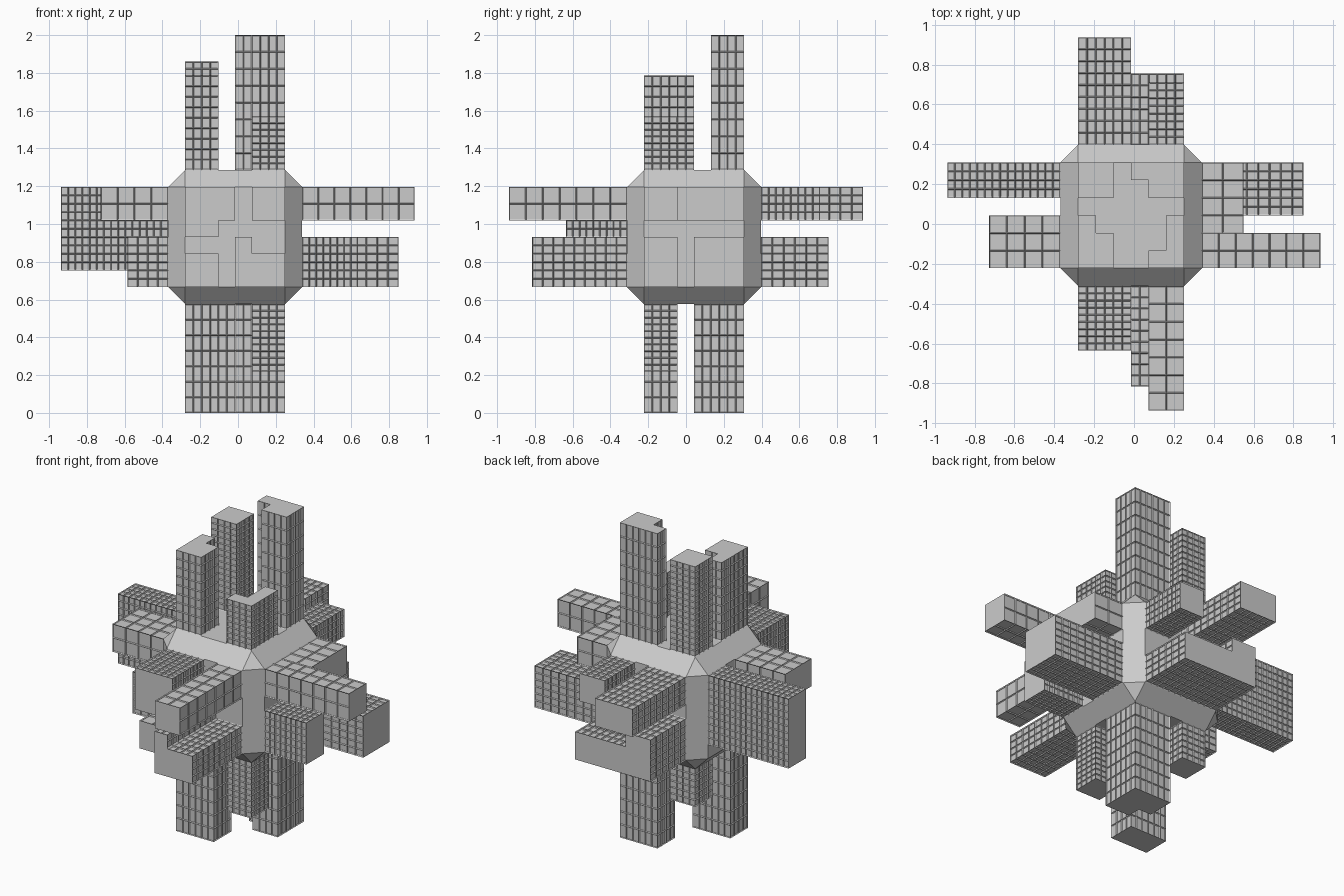
import bpy, bmesh
from mathutils import Vector
from itertools import product

if "Cube" in bpy.data.objects:
    bpy.data.objects.remove(bpy.data.objects["Cube"])

C = Vector((-0.015, 0.043, 0.931))   # core centre
H, R = 0.265, 0.355                  # half size of flat face, half size of core
N = 6                                # each core face is an N x N cell grid
U = 2 * H / N


def finish(bm, name):
    me = bpy.data.meshes.new(name)
    bm.to_mesh(me)
    bm.free()
    ob = bpy.data.objects.new(name, me)
    bpy.context.collection.objects.link(ob)


# Chamfered cube core
bm = bmesh.new()
for axis in range(3):
    for s in product((-1, 1), repeat=3):
        bm.verts.new(C + Vector([s[i] * (R if i == axis else H) for i in range(3)]))
bmesh.ops.convex_hull(bm, input=bm.verts)
bmesh.ops.dissolve_limit(bm, angle_limit=0.01, verts=bm.verts, edges=bm.edges)
finish(bm, "core")

# Window styles: columns per cell, row height
BIG, TALL, MID, SMALL = (1, U), (2, U), (2, U * 0.65), (2, U * 0.42)


def tower_cells(high_a, high_b, w, h, cut_w, cut_h):
    """Rectangle in a corner of the face, notched at its inner corner
    (a negative cut width moves the notch to the outer side)."""
    cells = set()
    for a, b in product(range(w), range(h)):
        in_a = a >= w - cut_w if cut_w >= 0 else a < -cut_w
        if not (in_a and b >= h - cut_h):
            cells.add((N - 1 - a if high_a else a, N - 1 - b if high_b else b))
    return cells


def tower(name, axis, sign, end, cells, style):
    """Extrude cells outward to coordinate `end`, with recessed windows on the sides."""
    n, pitch = style
    ia, ib = [i for i in range(3) if i != axis]
    start = C[axis] + sign * R
    rows = max(1, round(abs(end - start) / pitch))
    bm = bmesh.new()

    def quad(pts):
        vs = []
        for a, b, t in pts:
            p = [0, 0, 0]
            p[ia] = C[ia] - H + a * U
            p[ib] = C[ib] - H + b * U
            p[axis] = start + (end - start) * t
            vs.append(bm.verts.new(p))
        return bm.faces.new(vs)

    walls = []
    for a, b in cells:
        # end caps, split to match the wall grid
        for t, i, j in product((0, 1), range(n), range(n)):
            x, y, d = a + i / n, b + j / n, 1 / n
            quad([(x, y, t), (x + d, y, t), (x + d, y + d, t), (x, y + d, t)])
        # window walls on every open side
        for along, side in product((0, 1), (0, 1)):
            step = 2 * side - 1
            near = (a, b + step) if along == 0 else (a + step, b)
            if near in cells:
                continue
            for i, r in product(range(n), range(rows)):
                ends = [(a + f, b + side) if along == 0 else (a + side, b + f)
                        for f in (i / n, (i + 1) / n)]
                lo, hi = r / rows, (r + 1) / rows
                walls.append(quad([(*ends[0], lo), (*ends[1], lo),
                                   (*ends[1], hi), (*ends[0], hi)]))
    bmesh.ops.remove_doubles(bm, verts=bm.verts, dist=1e-5)
    bmesh.ops.recalc_face_normals(bm, faces=bm.faces)
    bmesh.ops.inset_individual(bm, faces=walls, thickness=0.0055, depth=-0.006)
    finish(bm, name)


def face(name, axis, sign, **corners):
    """Towers of one core face; keys are corners as low/high along its two axes."""
    for key, (w, h, end, style, *cut) in corners.items():
        pa, pb = key.split("_")
        cells = tower_cells(pa == "high", pb == "high", w, h, *(cut or (0, 0)))
        tower(f"{name}_tower_{key}", axis, sign, end, cells, style)


# Each corner: width, height in cells, end coordinate, windows, optional notch
face("top", 2, 1,
     low_high=(2, 2, 1.86, SMALL),
     high_high=(3, 2, 2.0, TALL, 1, 1),
     low_low=(2, 3, 1.785, MID, 1, 1),
     high_low=(2, 3, 1.57, SMALL, 1, 2))
face("under", 2, -1,
     low_high=(2, 2, 0.335, SMALL),
     high_high=(3, 3, 0, TALL, 1, 1),
     low_low=(3, 2, 0, TALL),
     high_low=(2, 2, 0.22, SMALL))
face("front", 1, -1,
     low_high=(3, 3, -0.635, SMALL, 1, 1),
     high_high=(2, 2, -0.937, BIG),
     low_low=(2, 2, -0.59, BIG),
     high_low=(3, 3, -0.815, MID, -2, 1))
face("back", 1, 1,
     low_high=(3, 2, 0.937, MID),
     high_high=(2, 2, 0.71, SMALL),
     low_low=(6, 3, 0.755, MID, 4, 1))
face("right", 0, 1,
     low_high=(2, 2, 0.935, BIG),
     high_high=(4, 2, 0.55, BIG),
     low_low=(2, 3, 0.635, SMALL),
     high_low=(3, 3, 0.85, MID))
face("left", 0, -1,
     low_high=(3, 2, -0.727, BIG),
     high_high=(2, 5, -0.937, SMALL),
     low_low=(3, 3, -0.585, MID))
